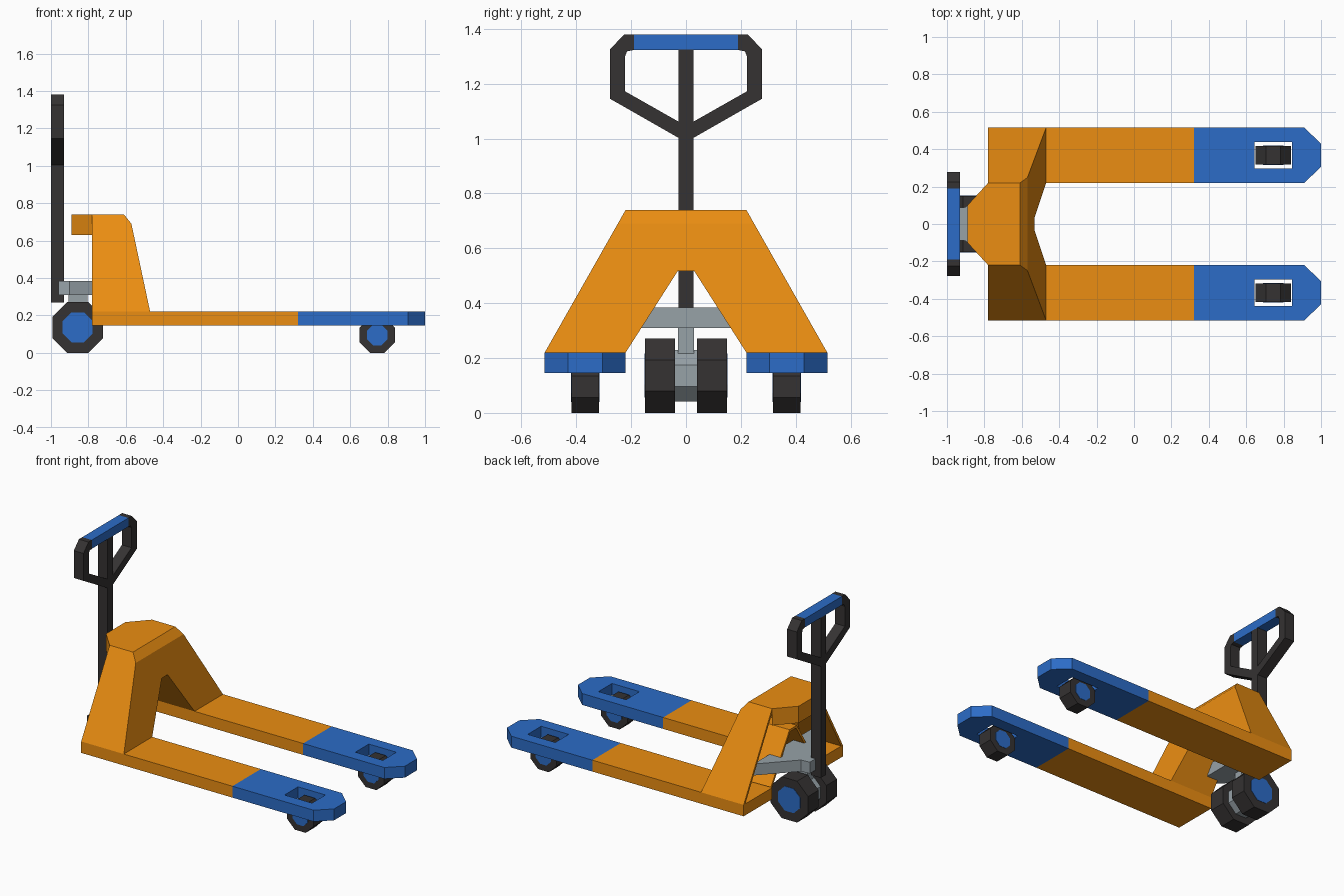
import bpy, bmesh, math
from mathutils import Vector

if "Cube" in bpy.data.objects:
    bpy.data.objects.remove(bpy.data.objects["Cube"])


def material(name, rgb):
    m = bpy.data.materials.new(name)
    m.diffuse_color = (*rgb, 1)
    m.use_nodes = True
    m.node_tree.nodes["Principled BSDF"].inputs["Base Color"].default_value = m.diffuse_color
    return m


ORANGE = material("orange_paint", (0.83, 0.27, 0.006))
BLUE = material("blue_plastic", (0.025, 0.15, 0.57))
DARK = material("dark_rubber", (0.035, 0.032, 0.032))
GREY = material("grey_metal", (0.31, 0.36, 0.39))


def finish(bm, name, mat):
    me = bpy.data.meshes.new(name)
    bm.to_mesh(me)
    bm.free()
    if mat:
        me.materials.append(mat)
    ob = bpy.data.objects.new(name, me)
    bpy.context.collection.objects.link(ob)
    return ob


def prism_bm(pts, axis, lo, hi):
    """Extrude a flat outline along x, y or z from lo to hi."""
    place = {"x": lambda a, b: (lo, a, b),
             "y": lambda a, b: (a, lo, b),
             "z": lambda a, b: (a, b, lo)}[axis]
    bm = bmesh.new()
    face = bm.faces.new([bm.verts.new(place(a, b)) for a, b in pts])
    new = bmesh.ops.extrude_face_region(bm, geom=[face])["geom"]
    move = Vector([hi - lo if axis == k else 0 for k in "xyz"])
    bmesh.ops.translate(bm, vec=move,
                        verts=[g for g in new if isinstance(g, bmesh.types.BMVert)])
    bmesh.ops.recalc_face_normals(bm, faces=bm.faces[:])
    return bm


def prism(name, pts, axis, lo, hi, mat):
    return finish(prism_bm(pts, axis, lo, hi), name, mat)


def rect(a0, a1, b0, b1):
    return [(a0, b0), (a1, b0), (a1, b1), (a0, b1)]


def octagon(cx, cz, apothem):
    r = apothem / math.cos(math.pi / 8)
    return [(cx + r * math.cos(math.pi / 8 + i * math.pi / 4),
             cz + r * math.sin(math.pi / 8 + i * math.pi / 4)) for i in range(8)]


def wheel(name, x, y0, y1, apothem, hub):
    prism(name + "_tyre", octagon(x, apothem, apothem), "y", y0, y1, DARK)
    prism(name + "_hub", octagon(x, apothem, hub), "y", y0 - .002, y1 + .002, BLUE)


# Forks with blue tips, roller slots and wheels on both sides
for s, side in ((1, "left"), (-1, "right")):
    prism("fork_" + side, rect(-.78, .32, s * .22, s * .515), "z", .145, .22, ORANGE)
    tip_pts = [(.32, .22), (.91, .22), (1, .305), (1, .43), (.91, .515), (.32, .515)]
    tip = prism("fork_tip_" + side, [(x, s * y) for x, y in tip_pts], "z", .145, .22, BLUE)
    cutter = prism("slot_cutter_" + side, rect(.645, .845, s * .298, s * .438),
                   "z", .1, .3, None)
    cutter.hide_render = True
    cutter.hide_set(True)
    cut = tip.modifiers.new("slot", "BOOLEAN")
    cut.object = cutter
    cut.operation = "DIFFERENCE"
    cut.solver = "EXACT"
    ys = sorted((s * .318, s * .417))
    wheel("roller_" + side, .745, *ys, .095, .055)
    ys = sorted((s * .04, s * .15))
    wheel("steer_wheel_" + side, -.857, *ys, .136, .08)

# A-shaped frame: sloped front, open back, sheet thickness
half = [(.515, .22), (.22, .74)]
outline = half + [(-y, z) for y, z in half[::-1]]
outline += [(-.22, .22), (-.03, .517), (.03, .517), (.22, .22)]
bm = prism_bm(outline, "x", -.78, -.4)
for co, no in (((-.47, 0, .22), (.47, 0, .1)), ((-.57, 0, .69), (.05, 0, .04))):
    res = bmesh.ops.bisect_plane(bm, geom=bm.verts[:] + bm.edges[:] + bm.faces[:],
                                 plane_co=co, plane_no=no, clear_outer=True)
    bmesh.ops.holes_fill(bm, edges=[e for e in bm.edges if e.is_boundary], sides=0)
bmesh.ops.recalc_face_normals(bm, faces=bm.faces[:])
hidden = [f for f in bm.faces if all(v.co.x < -.779 for v in f.verts)
          or all(v.co.z < .221 for v in f.verts)]
bmesh.ops.delete(bm, geom=hidden, context="FACES")
frame = finish(bm, "frame_shell", ORANGE)
sheet = frame.modifiers.new("sheet", "SOLIDIFY")
sheet.thickness = .015
sheet.offset = -1
sheet.use_even_offset = True

# Cap on the back of the frame
prism("frame_cap", [(-.89, -.1), (-.78, -.22), (-.78, .22), (-.89, .1)],
      "z", .63, .74, ORANGE)

# Steering linkage
prism("link_plate", [(-.96, -.085), (-.9, -.09), (-.7, -.3), (-.7, .3), (-.9, .09), (-.96, .085)],
      "z", .31, .385, GREY)
prism("steer_column", rect(-.905, -.805, -.03, .03), "z", .15, .32, GREY)
prism("axle_block", octagon(-.857, .136, .094), "y", -.04, .04, GREY)

# Tiller post and looped handle
prism("tiller_post", rect(-1, -.93, -.028, .028), "z", .27, 1.325, DARK)
outer = [(.19, 1.38), (.225, 1.38), (.277, 1.325), (.277, 1.145), (.028, 1.003)]
inner = [(.19, 1.323), (.215, 1.318), (.222, 1.3), (.222, 1.172), (.028, 1.062)]
loop = outer + [(-y, z) for y, z in outer[::-1]]
loop += [(-y, z) for y, z in inner] + inner[::-1]
prism("handle_loop", loop, "x", -1, -.93, DARK)
prism("handle_grip", rect(-.19, .19, 1.323, 1.38), "x", -1, -.93, BLUE)
